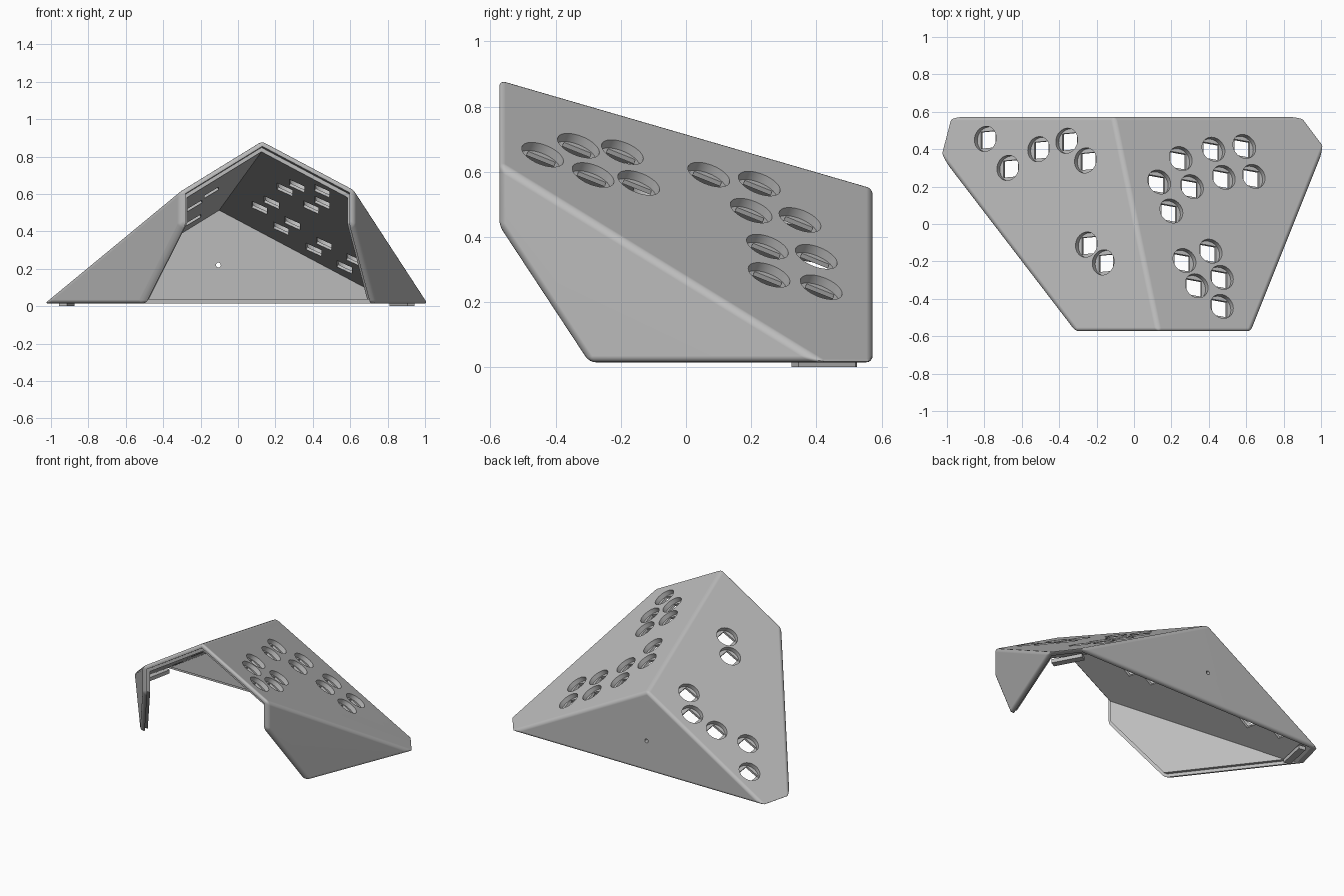
import bpy, bmesh, math
from mathutils import Vector, Matrix

if "Cube" in bpy.data.objects:
    bpy.data.objects.remove(bpy.data.objects["Cube"])

grey = bpy.data.materials.new("grey_plastic")
grey.diffuse_color = (0.5, 0.5, 0.5, 1)
grey.use_nodes = True
grey.node_tree.nodes["Principled BSDF"].inputs["Base Color"].default_value = grey.diffuse_color

# Outer planes: (point, outward normal)
ROOF_R = (Vector((0.13, -0.57, 0.885)), Vector((0.531, 0.401, 1)).normalized())
ROOF_L = (Vector((0.13, -0.57, 0.885)), Vector((-0.615, 0.161, 1)).normalized())
SIDE_R = (Vector((0.625, -0.57, 0)), Vector((0.95, -0.38, 0)).normalized())
SIDE_L = (Vector((-0.315, -0.57, 0)), Vector((-0.9, -0.69, 0)).normalized())
BACK = (Vector((0, 0.573, 0)), Vector((0, 1, 0)))
FRONT = (Vector((0, -0.573, 0)), Vector((0, -1, 0)))
BASE = (Vector((0, 0, 0.015)), Vector((0, 0, -1)))
SLANT = (Vector((0, -0.57, 0.43)), Vector((0, -0.41, -0.27)).normalized())
WALLS = [ROOF_R, ROOF_L, SIDE_R, SIDE_L, BACK]
RIMS = [FRONT, SLANT, BASE]


def new_object(name, bm):
    bmesh.ops.recalc_face_normals(bm, faces=bm.faces)
    me = bpy.data.meshes.new(name)
    bm.to_mesh(me)
    bm.free()
    me.materials.append(grey)
    ob = bpy.data.objects.new(name, me)
    bpy.context.collection.objects.link(ob)
    return ob


def convex(planes):
    """Block cut down by planes given as (point, normal, inward offset)."""
    bm = bmesh.new()
    bmesh.ops.create_cube(bm, size=4)
    for p, n, off in planes:
        r = bmesh.ops.bisect_plane(bm, geom=bm.verts[:] + bm.edges[:] + bm.faces[:],
                                   plane_co=p - n * off, plane_no=n, clear_outer=True)
        edges = [e for e in r["geom_cut"] if isinstance(e, bmesh.types.BMEdge)]
        if edges:
            bmesh.ops.edgeloop_fill(bm, edges=edges)
    return bm


def inset(planes, off):
    return [(p, n, off) for p, n in planes]


def apply_mod(ob, kind, **props):
    m = ob.modifiers.new(kind.lower(), kind)
    for k, v in props.items():
        setattr(m, k, v)
    bpy.context.view_layer.objects.active = ob
    bpy.ops.object.modifier_apply(modifier=m.name)


def cut(ob, bm):
    cutter = new_object("cutter", bm)
    cutter.hide_render = True
    apply_mod(ob, 'BOOLEAN', object=cutter, operation='DIFFERENCE', solver='EXACT')
    bpy.data.objects.remove(cutter)


# Rounded outer body
shell = new_object("case_shell", convex(inset(WALLS + RIMS, 0)))
apply_mod(shell, 'BEVEL', width=0.02, segments=4, limit_method='ANGLE', angle_limit=math.radians(15))

# Hollow, open at the front, slanted edge and base
cut(shell, convex(inset(WALLS, 0.045)))

# Stepped rebate around the open rims
for p, n in RIMS:
    cut(shell, convex(inset(WALLS, 0.026) + [(p - n * 0.022, -n, 0)]))

# Button holes: round recess outside, square opening inside
RIGHT = [(0.25, 0.35), (0.425, 0.40), (0.59, 0.415), (0.135, 0.225), (0.31, 0.20),
         (0.48, 0.25), (0.64, 0.255), (0.20, 0.07), (0.27, -0.195), (0.41, -0.145),
         (0.47, -0.285), (0.335, -0.33), (0.47, -0.44)]
LEFT = [(-0.795, 0.455), (-0.675, 0.30), (-0.51, 0.40), (-0.36, 0.445),
        (-0.26, 0.34), (-0.255, -0.11), (-0.165, -0.205)]
rounds, squares = bmesh.new(), bmesh.new()
for (p, n), spots in ((ROOF_R, RIGHT), (ROOF_L, LEFT)):
    u = Vector((0, n.z, -n.y)).normalized()
    v = n.cross(u)
    rot = Matrix((u, v, n)).transposed().to_4x4()
    for x, y in spots:
        z = p.z - (n.x * (x - p.x) + n.y * (y - p.y)) / n.z
        at = Matrix.Translation((x, y, z)) @ rot
        bmesh.ops.create_cone(rounds, cap_ends=True, segments=40, radius1=0.068, radius2=0.068,
                              depth=0.06, matrix=at)
        bmesh.ops.create_cube(squares, size=1,
                              matrix=at @ Matrix.Diagonal((0.09, 0.09, 0.14, 1)))
cut(shell, rounds)
cut(shell, squares)

# Small cable hole in the back wall
bm = bmesh.new()
bmesh.ops.create_cone(bm, cap_ends=True, segments=20, radius1=0.013, radius2=0.013, depth=0.2,
                      matrix=Matrix.Translation((-0.105, 0.57, 0.22)) @ Matrix.Rotation(math.pi / 2, 4, 'X'))
cut(shell, bm)

# Thin feet under the two side edges
feet = []
for name, a, b in (("right_foot", (0.925, 0.335), (0.83, 0.51)), ("left_foot", (-0.935, 0.33), (-0.895, 0.52))):
    a, b = Vector(a), Vector(b)
    d, c = b - a, (a + b) / 2
    bm = bmesh.new()
    bmesh.ops.create_cube(bm, size=1, matrix=Matrix.Translation((c.x, c.y, 0.0125))
                          @ Matrix.Rotation(math.atan2(d.y, d.x), 4, 'Z')
                          @ Matrix.Diagonal((d.length, 0.045, 0.025, 1)))
    feet.append(new_object(name, bm))

# Smooth rounded edges, flat panels
bpy.ops.object.select_all(action='DESELECT')
shell.select_set(True)
bpy.context.view_layer.objects.active = shell
bpy.ops.object.shade_smooth_by_angle(angle=math.radians(28))
wn = shell.modifiers.new("panel_normals", 'WEIGHTED_NORMAL')
wn.keep_sharp = True
